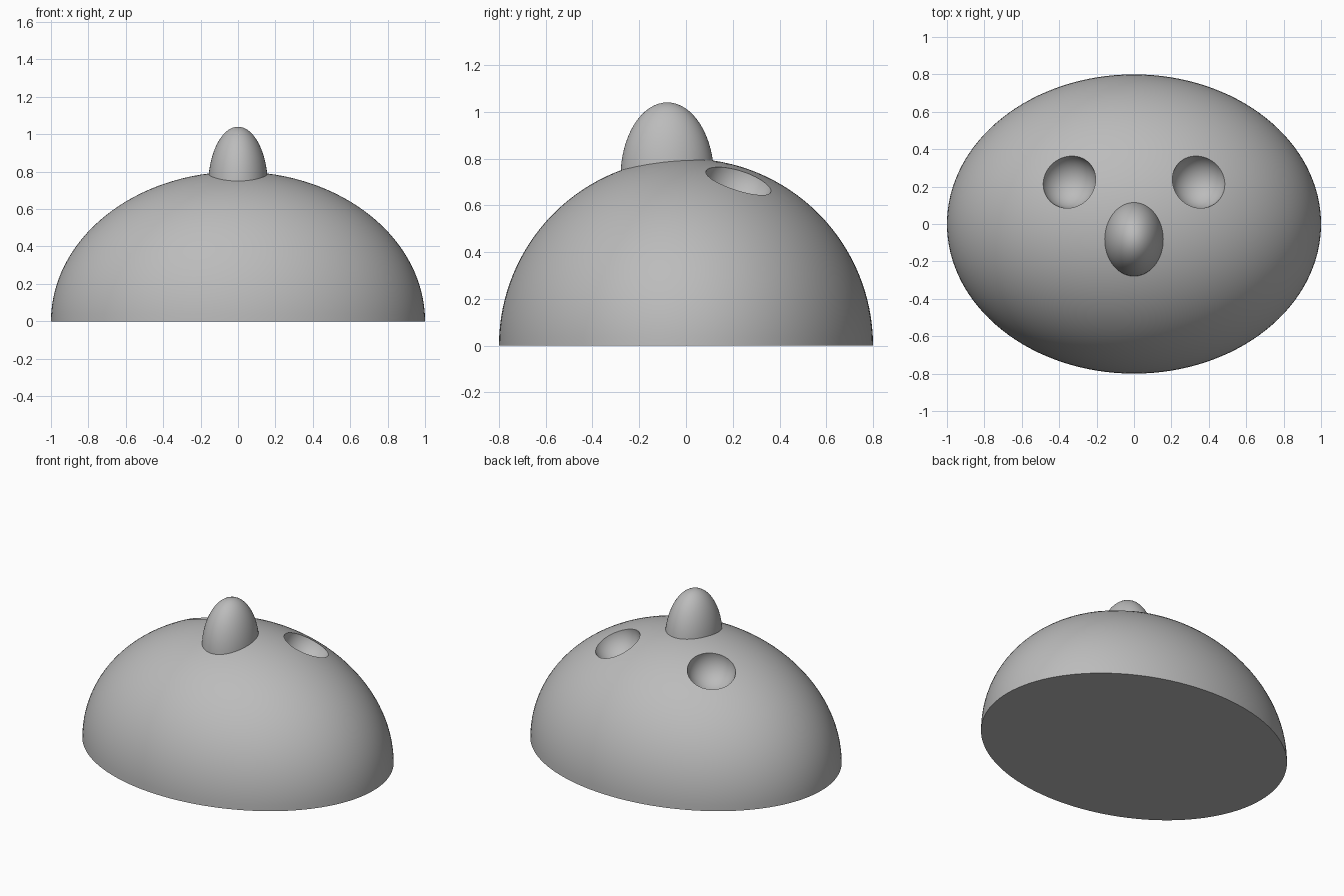
import bpy
import bmesh
from mathutils import Matrix, Vector

if "Cube" in bpy.data.objects:
    bpy.data.objects.remove(bpy.data.objects["Cube"], do_unlink=True)

grey = bpy.data.materials.new("plain grey")
grey.use_nodes = True
grey.diffuse_color = (0.5, 0.5, 0.5, 1)
grey.node_tree.nodes["Principled BSDF"].inputs["Base Color"].default_value = (0.5, 0.5, 0.5, 1)


def ellipsoid(name, centre, radii, segments, floor=None):
    """Ellipsoid, optionally sliced flat and capped at a given height."""
    bm = bmesh.new()
    bmesh.ops.create_uvsphere(
        bm, u_segments=segments, v_segments=segments // 2, radius=1,
        matrix=Matrix.Translation(centre) @ Matrix.Diagonal((*radii, 1)))
    if floor is not None:
        cut = bmesh.ops.bisect_plane(
            bm, geom=bm.verts[:] + bm.edges[:] + bm.faces[:], dist=1e-5,
            plane_co=(0, 0, floor), plane_no=(0, 0, 1), clear_inner=True)
        rim = [e for e in bm.edges if e.is_boundary]
        bmesh.ops.holes_fill(bm, edges=rim, sides=0)
    bmesh.ops.recalc_face_normals(bm, faces=bm.faces[:])
    mesh = bpy.data.meshes.new(name)
    bm.to_mesh(mesh)
    bm.free()
    mesh.materials.append(grey)
    obj = bpy.data.objects.new(name, mesh)
    bpy.context.collection.objects.link(obj)
    return obj


def boolean(target, tool, operation):
    mod = target.modifiers.new(tool.name, 'BOOLEAN')
    mod.operation = operation
    mod.solver = 'EXACT'
    mod.object = tool
    bpy.ops.object.select_all(action='DESELECT')
    bpy.context.view_layer.objects.active = target
    target.select_set(True)
    bpy.ops.object.modifier_apply(modifier=mod.name)
    bpy.data.objects.remove(tool, do_unlink=True)


# Half-ellipsoid body with a flat base
body = ellipsoid("domed_body", (0, 0, 0), (1, 0.8, 0.8), 128, floor=0)

# Round eye sockets scooped out of the dome
for side, name in ((1, "left_eye_socket"), (-1, "right_eye_socket")):
    boolean(body, ellipsoid(name, (side * 0.35, 0.23, 0.72), (0.147,) * 3, 64), 'DIFFERENCE')

# Upright egg-shaped nose fused into the top
boolean(body, ellipsoid("nose", (0, -0.08, 0.72), (0.16, 0.2, 0.32), 64), 'UNION')

# Smooth skin with crisp rims
bpy.ops.object.shade_smooth_by_angle(angle=0.6)
